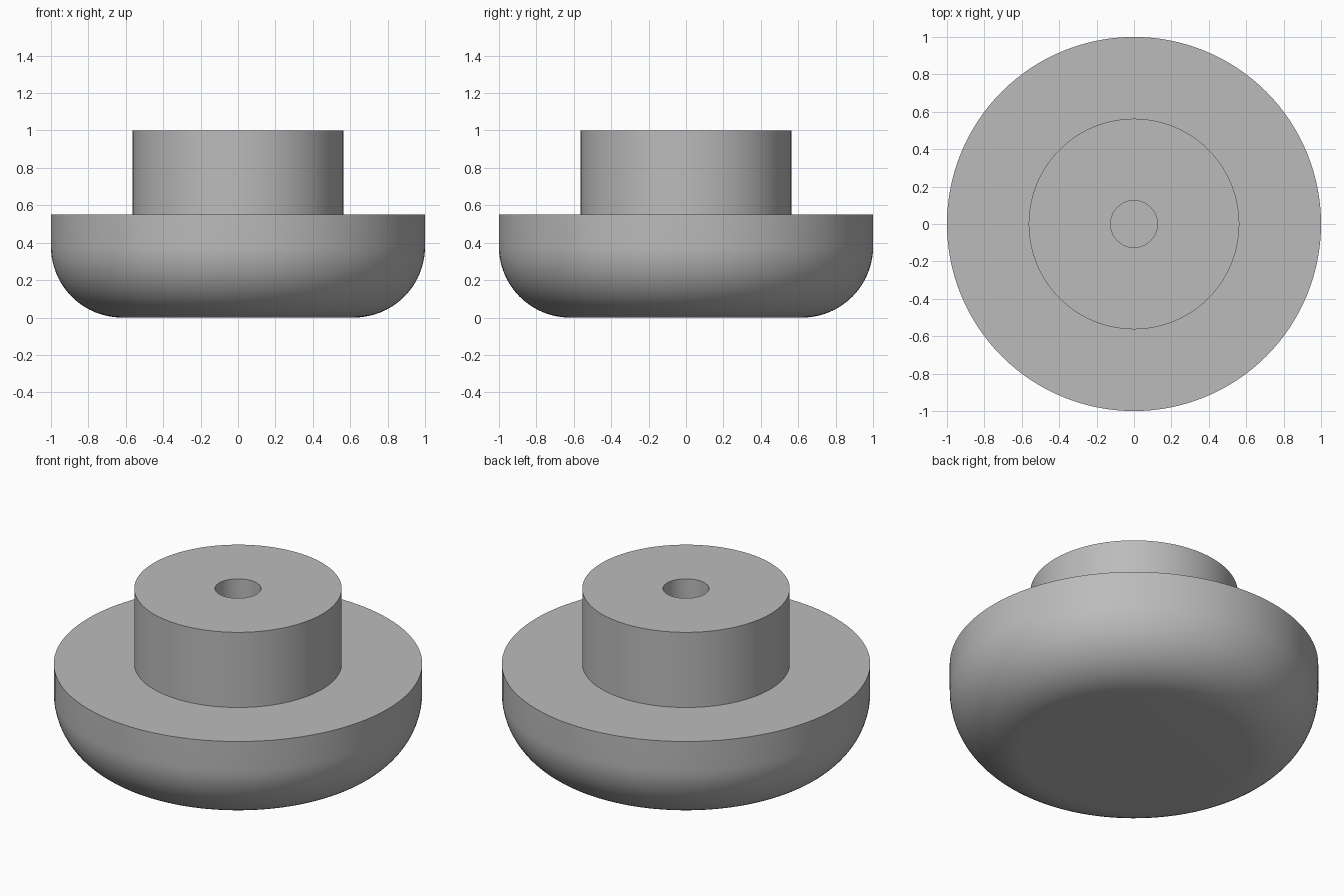
import bpy, bmesh
from math import sin, cos, pi, radians

cube = bpy.data.objects.get("Cube")
if cube:
    bpy.data.objects.remove(cube, do_unlink=True)

SEGMENTS = 128
HEAD_R, HEAD_TOP, FILLET = 1.0, 0.55, 0.38
HUB_R, HUB_TOP = 0.563, 1.0
HOLE_R, HOLE_FLOOR = 0.125, 0.4

# Plain grey material
grey = bpy.data.materials.new("grey")
grey.use_nodes = True
colour = (0.5, 0.5, 0.5, 1)
grey.diffuse_color = colour
grey.node_tree.nodes["Principled BSDF"].inputs["Base Color"].default_value = colour


def lathe(name, profile):
    """Spin a radius/height profile into a closed solid around z."""
    bm = bmesh.new()
    verts = [bm.verts.new((r, 0, z)) for r, z in profile]
    edges = [bm.edges.new(pair) for pair in zip(verts, verts[1:])]
    bmesh.ops.spin(bm, geom=verts + edges, cent=(0, 0, 0), axis=(0, 0, 1),
                   angle=2 * pi, steps=SEGMENTS, use_duplicate=False)
    bmesh.ops.remove_doubles(bm, verts=bm.verts, dist=1e-4)
    bmesh.ops.recalc_face_normals(bm, faces=bm.faces)
    mesh = bpy.data.meshes.new(name)
    bm.to_mesh(mesh)
    bm.free()
    mesh.materials.append(grey)
    obj = bpy.data.objects.new(name, mesh)
    bpy.context.collection.objects.link(obj)
    bpy.ops.object.select_all(action="DESELECT")
    obj.select_set(True)
    bpy.context.view_layer.objects.active = obj
    bpy.ops.object.shade_smooth_by_angle(angle=radians(30))
    return obj


# Rounded underside of the head
arc = [i * pi / 2 / 20 for i in range(21)]
underside = [(HEAD_R - FILLET + FILLET * sin(a), FILLET - FILLET * cos(a)) for a in arc]

# Head, hub and blind mounting hole as one turned body
lathe("knob_body", [(0, 0)] + underside + [
    (HEAD_R, HEAD_TOP), (HUB_R, HEAD_TOP), (HUB_R, HUB_TOP),
    (HOLE_R, HUB_TOP), (HOLE_R, HOLE_FLOOR), (0, HOLE_FLOOR)])
